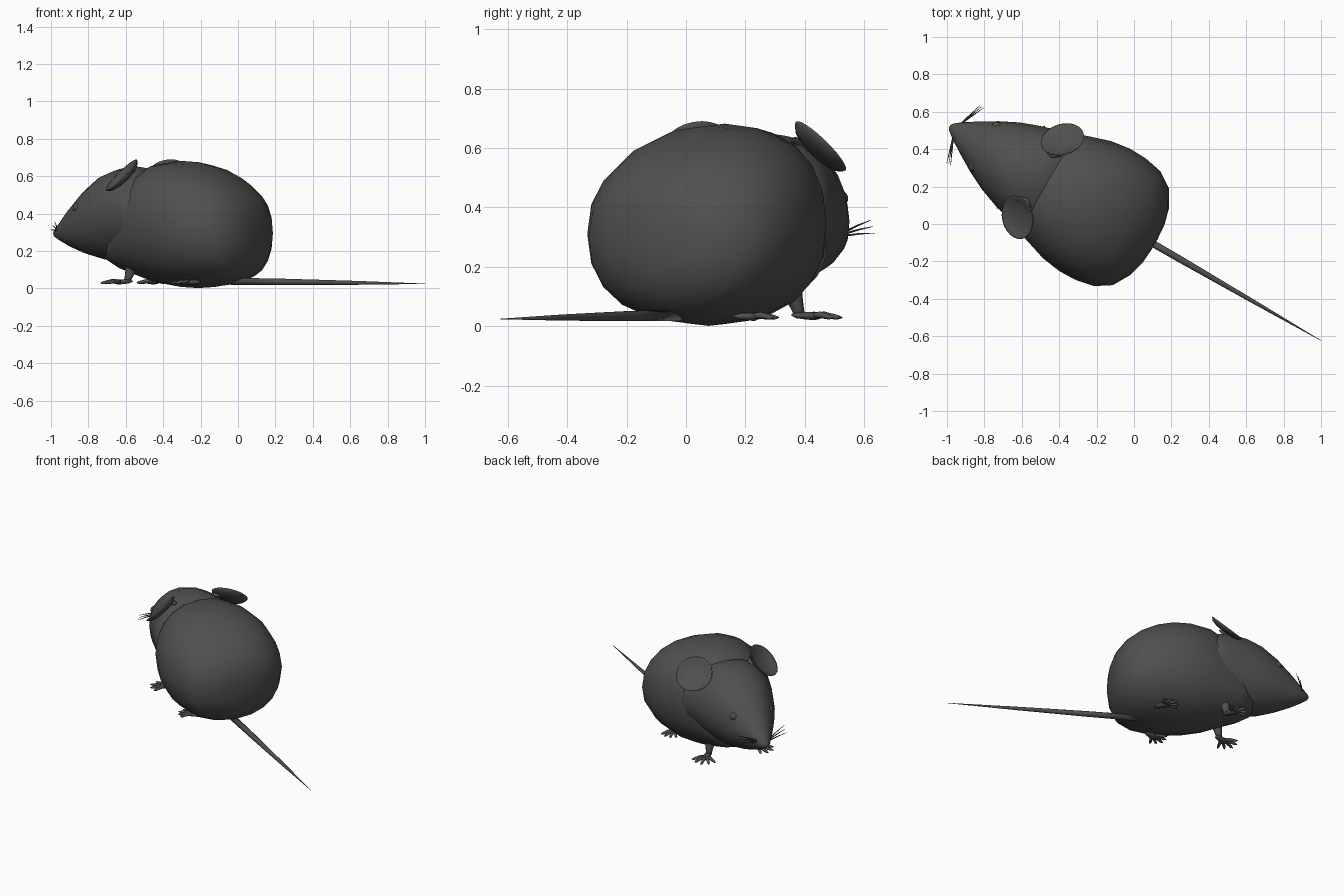
import bpy, bmesh, math
from mathutils import Vector, Matrix

if "Cube" in bpy.data.objects:
    bpy.data.objects.remove(bpy.data.objects["Cube"])

A = math.radians(30)
FWD = Vector((-math.cos(A), math.sin(A), 0))   # nose direction
SIDE = Vector((math.sin(A), math.cos(A), 0))   # lateral direction
UP = Vector((0, 0, 1))
mat = bpy.data.materials.new("dark_fur")
mat.diffuse_color = (0.08, 0.08, 0.08, 1)
mat.use_nodes = True
mat.node_tree.nodes["Principled BSDF"].inputs["Base Color"].default_value = mat.diffuse_color


def P(f, o, z):
    """Point from forward, sideways and up coordinates of the animal."""
    return FWD * f + SIDE * (o - 0.04) + UP * z


def loft(name, rings, caps=True):
    bm = bmesh.new()
    vs = [[bm.verts.new(p) for p in r] for r in rings]
    n = len(vs[0])
    for a, b in zip(vs, vs[1:]):
        for i in range(n):
            j = (i + 1) % n
            bm.faces.new((a[i], a[j], b[j], b[i]))
    if caps:
        bm.faces.new(vs[0])
        bm.faces.new(vs[-1])
    bmesh.ops.remove_doubles(bm, verts=bm.verts, dist=1e-5)
    bmesh.ops.recalc_face_normals(bm, faces=bm.faces)
    for f in bm.faces:
        f.smooth = True
    me = bpy.data.meshes.new(name)
    bm.to_mesh(me)
    bm.free()
    me.materials.append(mat)
    ob = bpy.data.objects.new(name, me)
    bpy.context.collection.objects.link(ob)
    return ob


def hull(name, table, n=20, e=2.2):
    """Loft of superellipse sections: forward, half width, bottom, top."""
    rings = []
    for f, w, lo, hi in table:
        r = []
        for i in range(n):
            t = 2 * math.pi * i / n
            c, s = math.cos(t), math.sin(t)
            c = math.copysign(abs(c) ** (2 / e), c)
            s = math.copysign(abs(s) ** (2 / e), s)
            r.append(P(f, w * c, (lo + hi) / 2 + (hi - lo) / 2 * s))
        rings.append(r)
    return loft(name, rings)


def tube(name, pts, radii, n=8, flat=1.0):
    """Tapered tube through points; flat squashes its height."""
    rings = []
    for k, p in enumerate(pts):
        d = (pts[min(k + 1, len(pts) - 1)] - pts[max(k - 1, 0)]).normalized()
        u = d.cross(UP if abs(d.z) < 0.9 else FWD).normalized()
        v = d.cross(u)
        rings.append([p + radii[k] * (u * math.cos(2 * math.pi * i / n)
                      + v * flat * math.sin(2 * math.pi * i / n)) for i in range(n)])
    return loft(name, rings)


def ball(name, c, r):
    rings = [[c + r * Vector((math.sin(a) * math.cos(t), math.sin(a) * math.sin(t), math.cos(a)))
              for t in (2 * math.pi * i / 16 for i in range(16))]
             for a in (math.pi * k / 10 for k in range(11))]
    return loft(name, rings, False)


# Body and head
hull("body", [(-.15, .03, .26, .33), (-.143, .12, .19, .40), (-.12, .205, .125, .465),
              (-.065, .3, .055, .535), (.02, .355, .022, .60), (.12, .375, .008, .648),
              (.22, .378, .002, .675), (.33, .362, .008, .682), (.46, .32, .03, .665),
              (.57, .257, .065, .605), (.67, .2, .1, .47), (.75, .11, .14, .3)])
hull("head", [(.40, .25, .22, .56), (.47, .298, .18, .62), (.53, .295, .165, .642),
              (.6, .272, .152, .652), (.7, .242, .145, .64), (.8, .205, .155, .602),
              (.9, .155, .182, .528), (1.0, .095, .22, .43), (1.07, .05, .255, .35),
              (1.105, .022, .275, .315), (1.115, .006, .288, .302)], e=2.05)

# Tail
tube("tail", [P(.02, 0, .038), P(-.3, 0, .035), P(-.75, 0, .03), P(-1.176, 0, .025)],
     [.02, .018, .011, .001], n=10)

# Dished ear profile: radius, height along the ear normal
EAR = [(0, -.016), (.06, -.014), (.098, -.003), (.114, .012), (.117, .018),
       (.11, .018), (.09, .006), (.05, -.003), (0, -.006)]


def foot(name, heel, tip, spread, toes):
    """Flat paw with fanned toes, from the heel towards the tip."""
    h, t = P(*heel), P(*tip)
    d = t - h
    tube(name + "_paw", [h - d * .12, h, h + d * .25, h + d * .42, h + d * .52],
         [.006, .02, .025, .026, .010], n=10, flat=.55)
    for k in range(toes):
        a = spread * (k / (toes - 1) - .5)
        v = Matrix.Rotation(a, 3, 'Z') @ d
        s = h + d * .3
        e = .74 - .1 * abs(a)
        tube(f"{name}_toe_{k}", [s, s + v * e * .45 + UP * .006, s + v * e * .85, s + v * e],
             [.010, .011, .008, .002], n=8)


for m, side in ((1, "left"), (-1, "right")):
    # Ear and its fold at the head
    n = (FWD * .52 + SIDE * .49 * m + UP * .70).normalized()
    u = n.cross(UP).normalized()
    v = n.cross(u)
    c = P(.55, .235 * m, .597)
    loft(side + "_ear", [[c + n * (z - .004) + r * (u * math.cos(t) + v * math.sin(t))
                          for t in (2 * math.pi * i / 24 for i in range(24))]
                         for r, z in EAR], False)
    tube(side + "_ear_fold", [P(.52, .16 * m, .63), P(.56, .14 * m, .625), P(.61, .15 * m, .595),
                              P(.645, .19 * m, .55)], [.004, .014, .016, .006])
    # Eye
    ball(side + "_eye", P(.895, .122 * m, .43), .027)
    # Whiskers
    for k in range(3):
        a = P(1.072, .035 * m, .305 + .006 * k)
        b = P(1.03 - .012 * k, .178 * m, .314 + .022 * k)
        tube(f"{side}_whisker_{k}", [a, (a + b) / 2 + UP * .002, b], [.004, .003, .001], n=6)
    # Front leg and feet
    tube(side + "_front_leg", [P(.55, .125 * m, .17), P(.56, .135 * m, .1),
                               P(.57, .145 * m, .06), P(.575, .15 * m, .035)],
         [.045, .03, .021, .018], n=10)
    foot(side + "_front", (.565, .145 * m, .038), (.675, .25 * m, .03), 1.9, 5)
    foot(side + "_hind", (.125, .17 * m, .034), (.232, .26 * m, .03), 1.7, 5)
